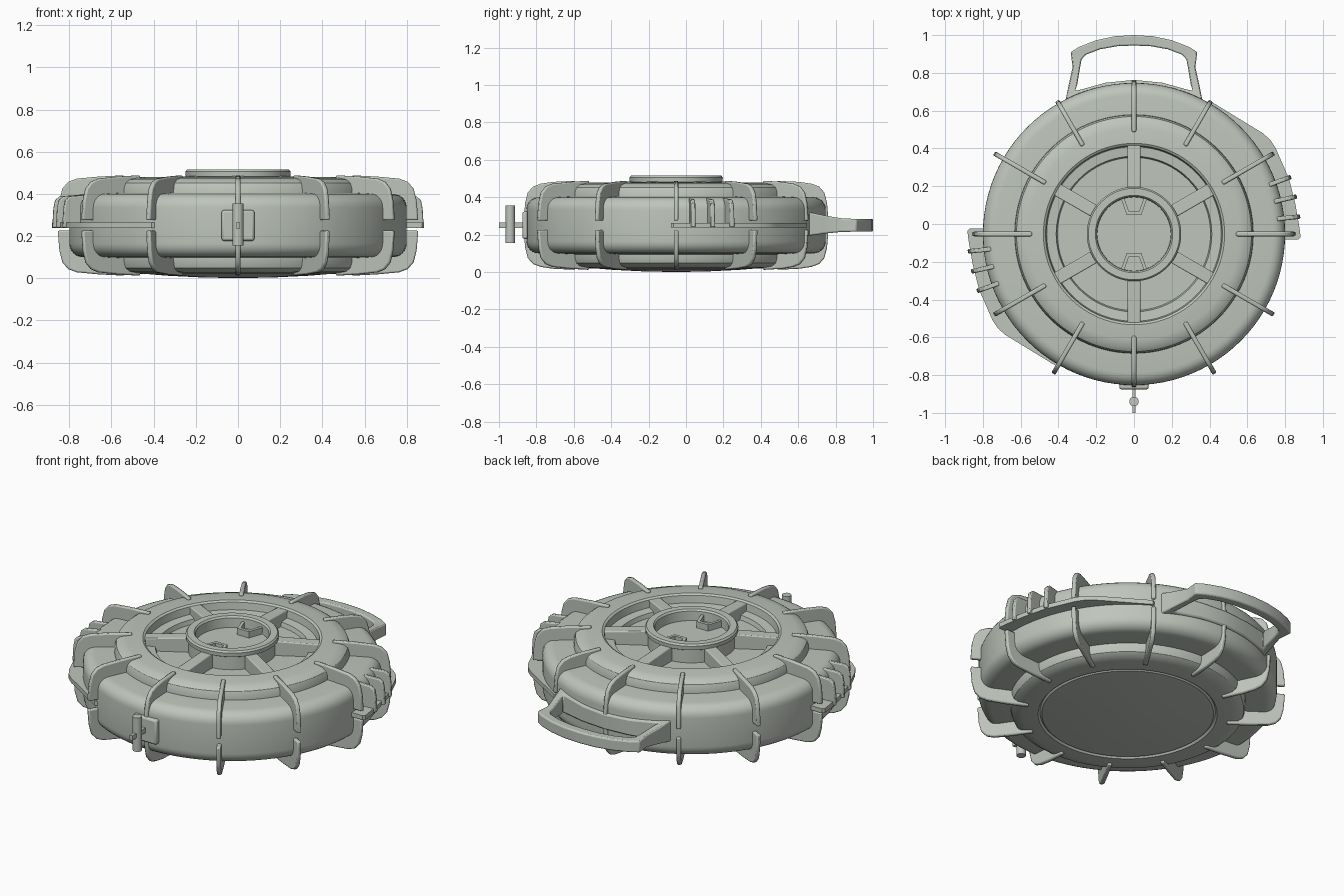
import bpy, bmesh, math
from mathutils import Matrix, Vector

cube = bpy.data.objects.get("Cube")
if cube:
    bpy.data.objects.remove(cube, do_unlink=True)

mat = bpy.data.materials.new("grey_green_metal")
mat.use_nodes = True
COLOUR = (0.52, 0.56, 0.505, 1)
mat.diffuse_color = COLOUR
mat.node_tree.nodes["Principled BSDF"].inputs["Base Color"].default_value = COLOUR

CENTRE = Vector((0, -0.053, 0))   # axis of the disc
MID = 0.25                        # mid height of the disc


def finish(name, bm, bevel=0.0):
    bmesh.ops.recalc_face_normals(bm, faces=bm.faces)
    me = bpy.data.meshes.new(name)
    bm.to_mesh(me)
    bm.free()
    me.materials.append(mat)
    ob = bpy.data.objects.new(name, me)
    bpy.context.collection.objects.link(ob)
    me.shade_smooth()
    me.set_sharp_from_angle(angle=math.radians(32))
    if bevel:
        mod = ob.modifiers.new("Bevel", 'BEVEL')
        mod.width, mod.segments, mod.limit_method = bevel, 2, 'ANGLE'
        mod.angle_limit = math.radians(50)
    return ob


def lathe(name, profile, steps=96):
    bm = bmesh.new()
    vs = [bm.verts.new((r, 0, z)) for r, z in profile]
    es = [bm.edges.new(p) for p in zip(vs, vs[1:])]
    bmesh.ops.spin(bm, geom=vs + es, axis=(0, 0, 1), cent=(0, 0, 0),
                   angle=math.tau, steps=steps, use_duplicate=False)
    bmesh.ops.remove_doubles(bm, verts=bm.verts, dist=1e-4)
    bmesh.ops.translate(bm, verts=bm.verts, vec=CENTRE)
    return finish(name, bm)


def add_prism(bm, pts, thick, matrix):
    """Extrude a closed outline along its local z, centred on the outline."""
    face = bm.faces.new([bm.verts.new((x, y, -thick / 2)) for x, y in pts])
    ext = bmesh.ops.extrude_face_region(bm, geom=[face])["geom"]
    top = [v for v in ext if isinstance(v, bmesh.types.BMVert)]
    bmesh.ops.translate(bm, verts=top, vec=(0, 0, thick))
    verts = list(face.verts) + top
    bmesh.ops.transform(bm, matrix=matrix, verts=verts)


def radial(angle):
    """Frame standing upright on a radius: local x outwards, local y up."""
    return (Matrix.Translation(CENTRE) @ Matrix.Rotation(math.radians(angle), 4, 'Z')
            @ Matrix.Rotation(math.pi / 2, 4, 'X'))


def box(name, size, loc, bevel=0.0):
    bm = bmesh.new()
    bmesh.ops.create_cube(bm, size=1)
    bmesh.ops.scale(bm, vec=size, verts=bm.verts)
    bmesh.ops.translate(bm, vec=loc, verts=bm.verts)
    return finish(name, bm, bevel)


# Body shell: same stepped, rounded shoulder above and below
shoulder = [(0.48, 0.48), (0.56, 0.475), (0.60, 0.468), (0.622, 0.452), (0.63, 0.43),
            (0.632, 0.405), (0.735, 0.40)]
for i in range(1, 7):
    a = math.pi / 2 * (1 - i / 6)
    shoulder.append((0.735 + 0.065 * math.cos(a), 0.335 + 0.065 * math.sin(a)))
recess = [(0, 0.40), (0.405, 0.40), (0.412, 0.425), (0.462, 0.43), (0.468, 0.472)]
under = [(r, 2 * MID - z) for r, z in reversed(shoulder)]
dome = [(0.47, 0.032), (0.46, 0.022), (0.34, 0.012), (0.18, 0.004), (0, 0.0)]
lathe("body_shell", recess + shoulder + under + dome)

# Raised hub ring with a sunken dish
lathe("hub", [(0.235, 0.40), (0.235, 0.475), (0.248, 0.482), (0.25, 0.505), (0.242, 0.515),
              (0.205, 0.515), (0.197, 0.505), (0.195, 0.45), (0, 0.45)], 64)

# Six spokes across the recess
bm = bmesh.new()
for k in range(6):
    add_prism(bm, [(0.22, 0.39), (0.472, 0.39), (0.472, 0.473), (0.22, 0.485)], 0.068,
              radial(30 + 60 * k))
finish("spokes", bm, 0.006)

# Two open trapezoid grips in the dish
bm = bmesh.new()
outer = [(-0.07, 0.14), (-0.038, 0.05), (0.038, 0.05), (0.07, 0.14)]
inner = [(0.052, 0.14), (0.026, 0.068), (-0.026, 0.068), (-0.052, 0.14)]
for turn in (0, math.pi):
    place = Matrix.Translation(CENTRE + Vector((0, 0.05 if turn == 0 else -0.05, 0.465)))
    add_prism(bm, outer + inner, 0.045, place @ Matrix.Rotation(turn, 4, 'Z'))
finish("dish_grips", bm)

# Twelve radial fins, each split into an upper and a lower blade
bm = bmesh.new()
for k in range(12):
    reach = 0.815 if k in (2, 3, 4, 9) else 0.855
    blade = [(0.54, 0.46), (0.54, 0.488), (0.66, 0.482), (reach - 0.09, 0.472),
             (reach - 0.05, 0.457), (reach - 0.022, 0.425), (reach - 0.008, 0.37),
             (reach, 0.275), (0.765, 0.275), (0.765, 0.37), (0.72, 0.39), (0.61, 0.40),
             (0.58, 0.46)]
    add_prism(bm, blade, 0.024, radial(30 * k))
    add_prism(bm, [(r, 2 * MID - z) for r, z in blade], 0.024, radial(30 * k))
finish("radial_fins", bm, 0.007)

# Two side flanges, half a turn apart, with three short fins on each
wing = [(0.36, 0.68), (0.41, 0.70), (0.68, 0.535), (0.72, 0.50), (0.75, 0.455), (0.82, 0.295),
        (0.855, 0.155), (0.875, 0.04), (0.882, -0.015), (0.872, -0.028), (0.70, -0.028),
        (0.60, 0.30)]
tab = [(0.76, 0.24), (0.885, 0.24), (0.88, 0.33), (0.872, 0.37), (0.85, 0.388), (0.76, 0.395)]
flanges, tabs = bmesh.new(), bmesh.new()
for turn in (0, 180):
    add_prism(flanges, wing, 0.026, Matrix.Translation(CENTRE + Vector((0, 0, MID)))
              @ Matrix.Rotation(math.radians(turn), 4, 'Z'))
    for a in (6, 13, 20):
        add_prism(tabs, tab, 0.024, radial(turn + a))
finish("side_flanges", flanges)
finish("side_tabs", tabs, 0.006)

# Carrying handle: outer and inner loops, thicker towards the body
half = [((0, 1.0), (0, 0.945)), ((0.1, 0.994), (0.09, 0.941)), ((0.2, 0.973), (0.18, 0.925)),
        ((0.29, 0.938), (0.255, 0.896)), ((0.335, 0.91), (0.278, 0.87)),
        ((0.325, 0.83), (0.285, 0.83)), ((0.345, 0.74), (0.30, 0.74)),
        ((0.365, 0.64), (0.312, 0.705)), ((0.28, 0.63), (0.28, 0.712)),
        ((0.15, 0.68), (0.15, 0.748)), ((0, 0.70), (0, 0.763))]
loop = half + [((-o[0], o[1]), (-i[0], i[1])) for o, i in reversed(half[1:-1])]


def handle_z(y, side):
    t = min(max((0.86 - y) / 0.22, 0), 1)
    return MID + 0.008 * t + side * (0.034 + 0.032 * t ** 1.3)


bm = bmesh.new()
rings = [[bm.verts.new((x, y, handle_z(y, s))) for (x, y), s in
          ((o, 1), (i, 1), (i, -1), (o, -1))] for o, i in loop]
for a, b in zip(rings, rings[1:] + rings[:1]):
    for j in range(4):
        n = (j + 1) % 4
        bm.faces.new((a[j], a[n], b[n], b[j]))
finish("handle", bm, 0.008)

# Front latch: mounting plate, tongue and upright pin
box("latch_plate", (0.155, 0.05, 0.145), (0, -0.85, MID), 0.01)
box("latch_tongue", (0.018, 0.16, 0.028), (0, -0.92, MID))
bm = bmesh.new()
bmesh.ops.create_cone(bm, cap_ends=True, segments=20, radius1=0.025, radius2=0.025, depth=0.2)
bmesh.ops.translate(bm, verts=bm.verts, vec=(0, -0.94, MID + 0.005))
finish("latch_pin", bm)
